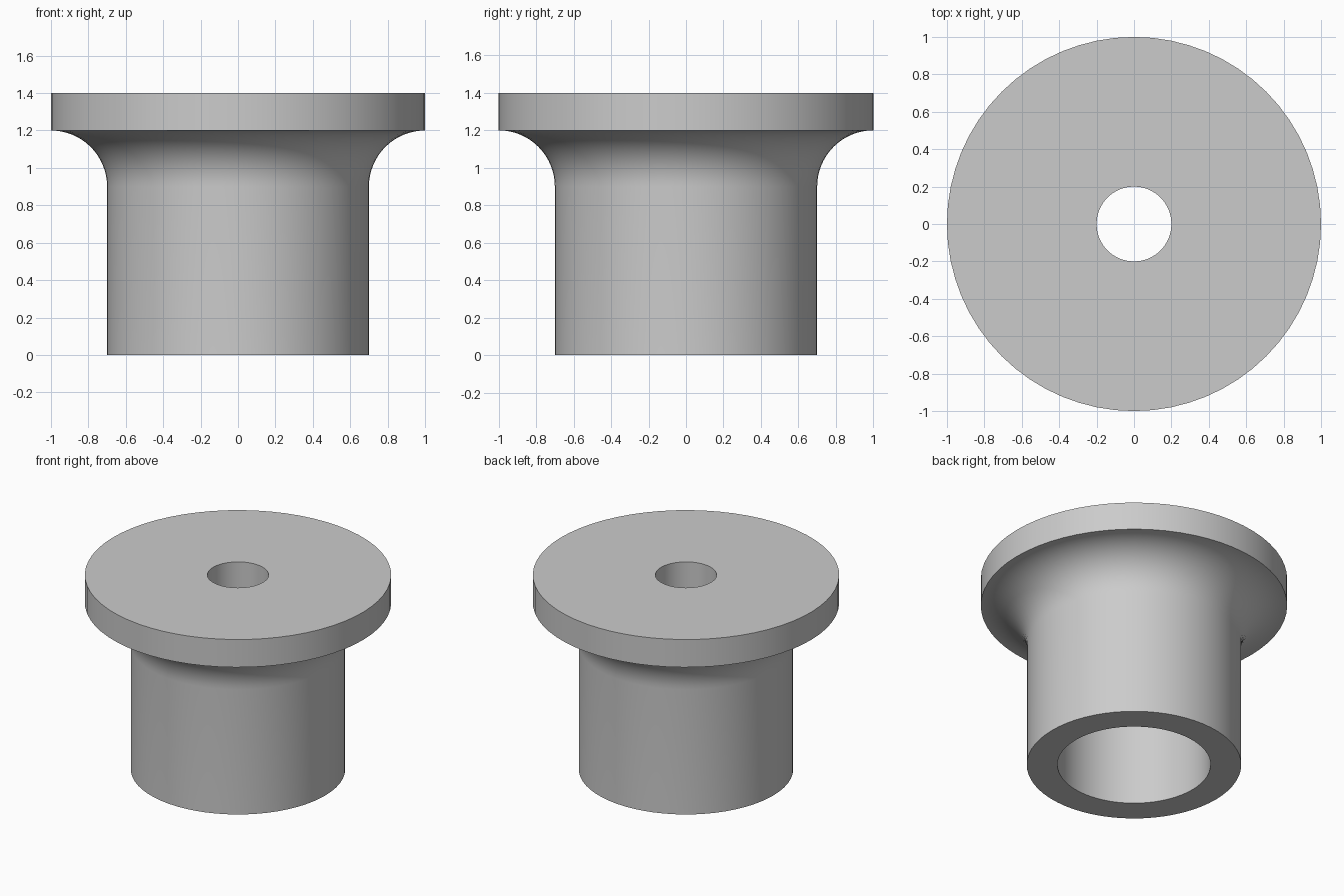
import bpy, bmesh, math

cube = bpy.data.objects.get("Cube")
if cube:
    bpy.data.objects.remove(cube, do_unlink=True)

SEGMENTS = 64
FILLET_STEPS = 16
RIM, BODY, BORE, HOLE = 1.0, 0.7, 0.5, 0.2
TOP, FLANGE_BASE = 1.4, 1.2
FILLET = RIM - BODY

# Plain grey material
grey = bpy.data.materials.new("plain_grey")
grey.use_nodes = True
colour = (0.6, 0.6, 0.6, 1)
grey.diffuse_color = colour
grey.node_tree.nodes["Principled BSDF"].inputs["Base Color"].default_value = colour

# Closed cross-section: bore, body, concave fillet, flange, top hole
profile = [(HOLE, FLANGE_BASE), (BORE, FLANGE_BASE), (BORE, 0), (BODY, 0)]
for i in range(FILLET_STEPS + 1):
    a = math.pi / 2 * i / FILLET_STEPS
    profile.append((RIM - FILLET * math.cos(a),
                    FLANGE_BASE - FILLET + FILLET * math.sin(a)))
profile += [(RIM, TOP), (HOLE, TOP)]

# Revolve the section around the vertical axis
bm = bmesh.new()
rings = []
for s in range(SEGMENTS):
    t = math.tau * s / SEGMENTS
    rings.append([bm.verts.new((r * math.cos(t), r * math.sin(t), z))
                  for r, z in profile])
for s in range(SEGMENTS):
    here, after = rings[s], rings[(s + 1) % SEGMENTS]
    for j in range(len(profile)):
        k = (j + 1) % len(profile)
        bm.faces.new((here[j], after[j], after[k], here[k]))
bmesh.ops.recalc_face_normals(bm, faces=bm.faces)

mesh = bpy.data.meshes.new("flanged_bushing")
bm.to_mesh(mesh)
bm.free()
mesh.materials.append(grey)
bushing = bpy.data.objects.new("flanged_bushing", mesh)
bpy.context.collection.objects.link(bushing)

# Smooth curved walls, keep the rims crisp
bpy.ops.object.select_all(action="DESELECT")
bushing.select_set(True)
bpy.context.view_layer.objects.active = bushing
bpy.ops.object.shade_smooth_by_angle(angle=math.radians(30))
